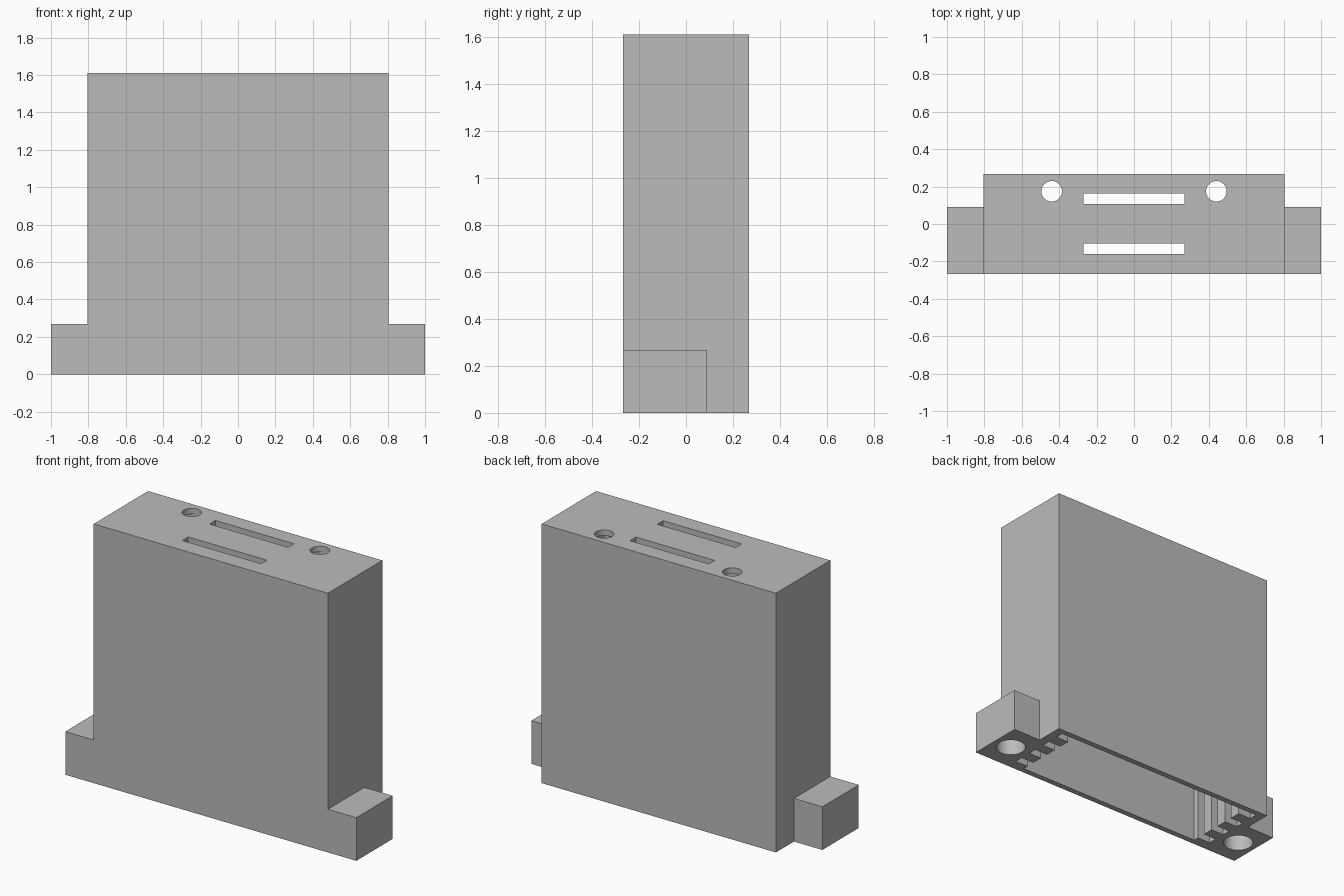
import bpy
import bmesh
from math import radians

cube = bpy.data.objects.get("Cube")
if cube:
    bpy.data.objects.remove(cube, do_unlink=True)

W, D, H = 0.805, 0.267, 1.61      # half width, half depth, height of the casing
FOOT_H, FOOT_BACK = 0.268, 0.09   # foot height and rear edge
WALL = 0.036

grey = bpy.data.materials.new("plain_grey")
grey.use_nodes = True
color = (0.5, 0.5, 0.5, 1)
grey.diffuse_color = color
grey.node_tree.nodes["Principled BSDF"].inputs["Base Color"].default_value = color


def prism(name, outline, z0, z1):
    """Extrude a flat outline from z0 up to z1."""
    bm = bmesh.new()
    face = bm.faces.new([bm.verts.new((x, y, z0)) for x, y in outline])
    top = bmesh.ops.extrude_face_region(bm, geom=[face])["geom"]
    verts = [v for v in top if isinstance(v, bmesh.types.BMVert)]
    bmesh.ops.translate(bm, verts=verts, vec=(0, 0, z1 - z0))
    bmesh.ops.recalc_face_normals(bm, faces=bm.faces)
    return finish(name, bm)


def finish(name, bm):
    mesh = bpy.data.meshes.new(name)
    bm.to_mesh(mesh)
    bm.free()
    mesh.materials.append(grey)
    obj = bpy.data.objects.new(name, mesh)
    bpy.context.collection.objects.link(obj)
    return obj


def box(name, x0, x1, y0, y1, z0, z1):
    return prism(name, [(x0, y0), (x1, y0), (x1, y1), (x0, y1)], z0, z1)


def cylinder(name, x, y, r, z0, z1):
    bm = bmesh.new()
    bmesh.ops.create_cone(bm, cap_ends=True, segments=48, radius1=r, radius2=r, depth=z1 - z0)
    bmesh.ops.translate(bm, verts=bm.verts, vec=(x, y, (z0 + z1) / 2))
    return finish(name, bm)


def combine(target, tool, operation):
    """Apply a boolean and remove the tool."""
    mod = target.modifiers.new("combine", "BOOLEAN")
    mod.operation, mod.object, mod.solver = operation, tool, "EXACT"
    bpy.context.view_layer.objects.active = target
    bpy.ops.object.modifier_apply(modifier=mod.name)
    bpy.data.objects.remove(tool, do_unlink=True)


# Casing with a mounting foot on each side
casing = box("casing", -W, W, -D, D, 0, H)
for s in (-1, 1):
    x0, x1 = sorted((s * (W - 0.02), s))
    combine(casing, box("foot", x0, x1, -D, FOOT_BACK, 0, FOOT_H), "UNION")

# Open-bottomed cavity with card grooves in both ends
CORE, GROOVE, INNER = 0.66, 0.75, D - WALL
side = [(CORE, -INNER)]
for i in range(4):
    y = -0.196 + i * 0.125
    y2 = min(y + 0.054, INNER)
    if i == 3:
        y2 = INNER
    side += [(CORE, y), (GROOVE, y), (GROOVE, y2)]
    if i < 3:
        side.append((CORE, y2))
outline = side + [(-x, y) for x, y in reversed(side)]
combine(casing, prism("cavity", outline, -0.05, H - WALL), "DIFFERENCE")

# Slits through the top
for y in (-0.132, 0.135):
    combine(casing, box("slit", -0.27, 0.27, y - 0.029, y + 0.029, H - 0.1, H + 0.1), "DIFFERENCE")

# Round holes in the top and blind screw holes under the feet
for s in (-1, 1):
    combine(casing, cylinder("top_hole", s * 0.44, 0.175, 0.055, H - 0.1, H + 0.1), "DIFFERENCE")
    combine(casing, cylinder("foot_hole", s * 0.88, -0.088, 0.087, -0.05, 0.23), "DIFFERENCE")

# Smooth the round holes while keeping edges sharp
bpy.ops.object.select_all(action="DESELECT")
casing.select_set(True)
bpy.context.view_layer.objects.active = casing
bpy.ops.object.shade_smooth_by_angle(angle=radians(30))
